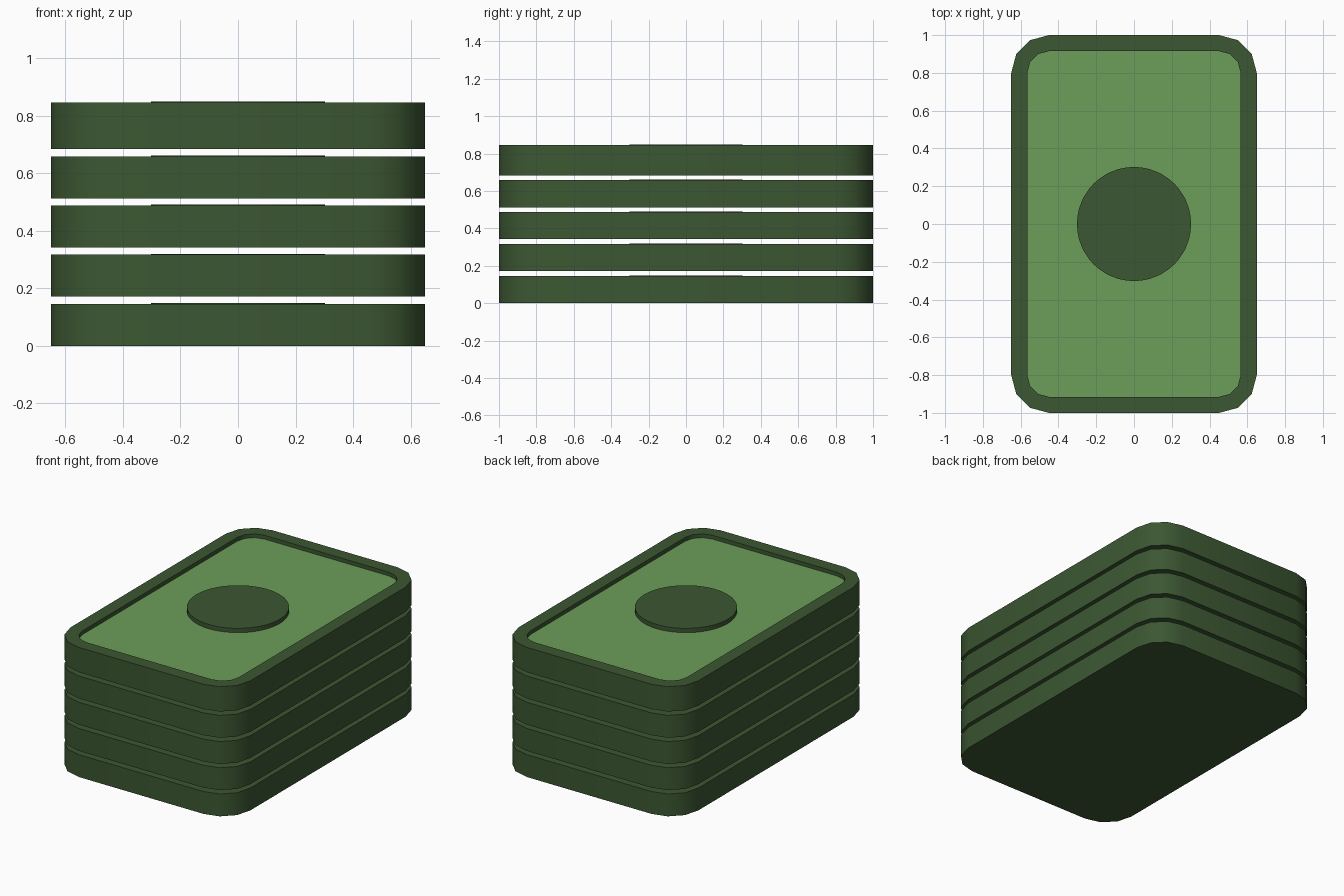
import bpy, bmesh, math

if "Cube" in bpy.data.objects:
    bpy.data.objects.remove(bpy.data.objects["Cube"])


def material(name, rgb):
    m = bpy.data.materials.new(name)
    m.diffuse_color = (*rgb, 1)
    m.use_nodes = True
    m.node_tree.nodes["Principled BSDF"].inputs["Base Color"].default_value = m.diffuse_color
    return m


DARK = material("dark_green", (0.045, 0.095, 0.032))
LIGHT = material("light_green", (0.15, 0.34, 0.10))


def outline(bm, r, z, segs=3):
    # Rounded rectangle ring, corner arcs centred at (+-0.45, +-0.8)
    ring = []
    for k, (sx, sy) in enumerate([(1, 1), (-1, 1), (-1, -1), (1, -1)]):
        for i in range(segs + 1):
            a = math.pi / 2 * (k + i / segs)
            ring.append(bm.verts.new((sx * 0.45 + r * math.cos(a),
                                      sy * 0.8 + r * math.sin(a), z)))
    return ring


def bundle(name, z0, z1, depth):
    # Slab with a flat rim around a recessed light panel
    bm = bmesh.new()
    rings = [outline(bm, 0.2, z0), outline(bm, 0.2, z1),
             outline(bm, 0.115, z1), outline(bm, 0.115, z1 - depth)]
    n = len(rings[0])
    for a, b in zip(rings, rings[1:]):
        for i in range(n):
            j = (i + 1) % n
            bm.faces.new((a[i], a[j], b[j], b[i])).smooth = True
    bm.faces.new(rings[0][::-1])
    bm.faces.new(rings[3]).material_index = 1
    # Keep the horizontal rim edges crisp
    for ring in rings:
        for i in range(n):
            bm.edges.get((ring[i], ring[(i + 1) % n])).smooth = False
    me = bpy.data.meshes.new(name)
    bm.to_mesh(me)
    bm.free()
    me.materials.append(DARK)
    me.materials.append(LIGHT)
    bpy.context.collection.objects.link(bpy.data.objects.new(name, me))


def disc(name, z0, z1):
    # Round emblem standing on the panel
    bpy.ops.mesh.primitive_cylinder_add(vertices=48, radius=0.302, depth=z1 - z0,
                                        location=(0, 0, (z0 + z1) / 2))
    o = bpy.context.object
    o.name = name
    o.data.materials.append(DARK)
    bpy.ops.object.shade_smooth_by_angle(angle=math.radians(30))


# Five floating bundles, the top one slightly thicker
for i in range(5):
    z = 0.171 * i
    top = z + (0.162 if i == 4 else 0.146)
    bundle(f"bundle_{i + 1}", z, top, 0.025)
    disc(f"disc_{i + 1}", top - 0.025, top + 0.003)
